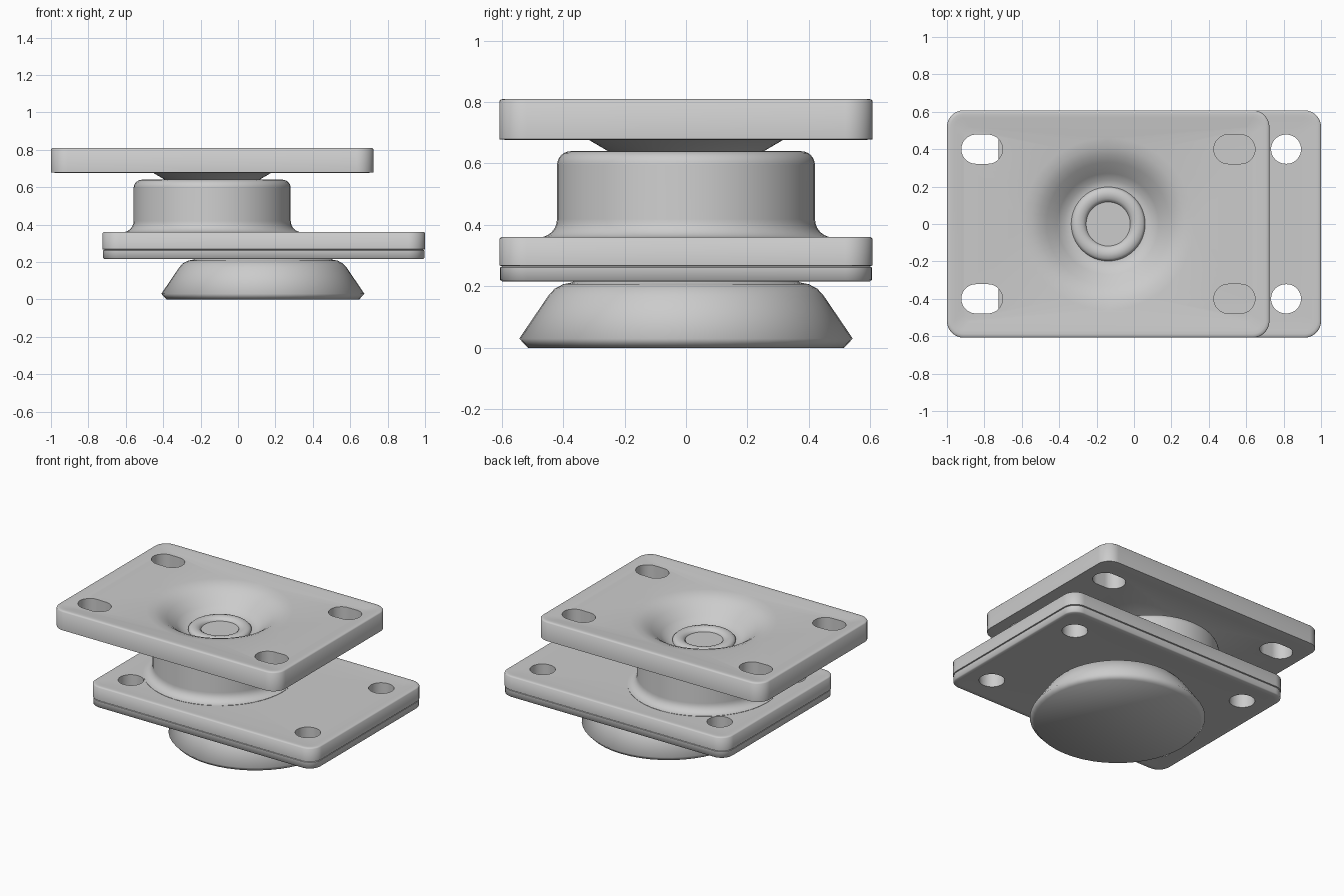
import bpy, bmesh, math

if "Cube" in bpy.data.objects:
    bpy.data.objects.remove(bpy.data.objects["Cube"])

SEG = 12  # steps per rounded corner


def ring(hx, hy, r, z):
    """Rounded rectangle loop; a circle when hx = hy = r."""
    pts = []
    for q, (sx, sy) in enumerate([(1, 1), (-1, 1), (-1, -1), (1, -1)]):
        for i in range(SEG + 1):
            a = (q + i / SEG) * math.pi / 2
            pts.append((sx * (hx - r) + r * math.cos(a), sy * (hy - r) + r * math.sin(a), z))
    return pts


def circ(r, z):
    return ring(r, r, r, z)


def rect(inset, z):
    return ring(0.862 - inset, 0.608 - inset, max(0.09 - inset, 0.03), z)


def smooth(ob, angle):
    bpy.ops.object.select_all(action='DESELECT')
    bpy.context.view_layer.objects.active = ob
    ob.select_set(True)
    bpy.ops.object.shade_smooth_by_angle(angle=math.radians(angle))


def loft(name, loops, cx, cy=0, angle=60):
    """Skin a stack of loops and cap both ends."""
    bm = bmesh.new()
    rows = [[bm.verts.new((x + cx, y + cy, z)) for x, y, z in lp] for lp in loops]
    n = len(rows[0])
    for a, b in zip(rows, rows[1:]):
        for i in range(n):
            j = (i + 1) % n
            bm.faces.new((a[i], a[j], b[j], b[i]))
    bm.faces.new(rows[0])
    bm.faces.new(rows[-1])
    bmesh.ops.remove_doubles(bm, verts=bm.verts, dist=1e-5)
    bmesh.ops.recalc_face_normals(bm, faces=bm.faces)
    me = bpy.data.meshes.new(name)
    bm.to_mesh(me)
    bm.free()
    ob = bpy.data.objects.new(name, me)
    bpy.context.collection.objects.link(ob)
    smooth(ob, angle)
    return ob


def cut_slots(targets, cx, hx, z0, z1):
    """Cut four mounting slots through the given plates."""
    for sx in (-1, 1):
        for sy in (-1, 1):
            c = loft("slot_cutter", [ring(hx, 0.078, 0.0779, z0), ring(hx, 0.078, 0.0779, z1)],
                     cx + sx * 0.675, sy * 0.4)
            for t in targets:
                m = t.modifiers.new("slot", 'BOOLEAN')
                m.operation = 'DIFFERENCE'
                m.solver = 'EXACT'
                m.object = c
                bpy.context.view_layer.objects.active = t
                bpy.ops.object.modifier_apply(modifier=m.name)
            bpy.data.objects.remove(c)
    for t in targets:
        smooth(t, 60)


TOP_X, BASE_X = -0.138, 0.138

# upper mounting plate: thick plate with a pressed central dish
top_plate = loft("top_plate", [
    circ(0.15, 0.615), circ(0.25, 0.638), circ(0.32, 0.679),
    rect(0.08, 0.679), rect(0.02, 0.677), rect(0.0, 0.679),
    rect(0.0, 0.803), rect(0.006, 0.809), rect(0.02, 0.81), rect(0.04, 0.809), rect(0.09, 0.801),
    circ(0.46, 0.795), circ(0.41, 0.787), circ(0.37, 0.772), circ(0.33, 0.747),
    circ(0.27, 0.697), circ(0.235, 0.668), circ(0.2, 0.66), circ(0.1, 0.66)], TOP_X)
cut_slots([top_plate], TOP_X, 0.11, 0.6, 0.9)

# rivet ring in the dish
loft("centre_rivet", [circ(0.198, 0.64), circ(0.198, 0.667), circ(0.185, 0.68),
                      circ(0.16, 0.686), circ(0.135, 0.68), circ(0.12, 0.668),
                      circ(0.118, 0.662)], TOP_X)

# round swivel housing with a flared foot
foot = [circ(0.42 + 0.06 * (1 - math.sin(t)), 0.359 + 0.06 * (1 - math.cos(t)))
        for t in [i * math.pi / 12 for i in range(7)]]
shoulder = [circ(0.375 + 0.045 * math.cos(t), 0.595 + 0.045 * math.sin(t))
            for t in [i * math.pi / 12 for i in range(7)]]
loft("swivel_housing", [circ(0.48, 0.3)] + foot + shoulder + [circ(0.2, 0.64)], TOP_X)

# lower pair of plates, stacked
base_upper = loft("base_plate_upper", [
    circ(0.3, 0.266), rect(0.01, 0.266), rect(0.0, 0.268), rect(0.0, 0.355), rect(0.006, 0.36),
    rect(0.02, 0.361), rect(0.04, 0.36), rect(0.09, 0.357), circ(0.3, 0.357)], BASE_X)
base_lower = loft("base_plate_lower", [
    circ(0.3, 0.266), rect(0.012, 0.266), rect(0.003, 0.262), rect(0.003, 0.221),
    rect(0.01, 0.216), rect(0.04, 0.215), rect(0.09, 0.218), circ(0.3, 0.218)], BASE_X)
cut_slots([base_upper, base_lower], BASE_X, 0.08, 0.1, 0.45)

# flared bottom cup
loft("bottom_cup", [circ(0.515, 0.0), circ(0.543, 0.03), circ(0.448, 0.17), circ(0.428, 0.192),
                    circ(0.4, 0.207), circ(0.37, 0.213), circ(0.35, 0.24)],
     BASE_X - 0.005, angle=95)
